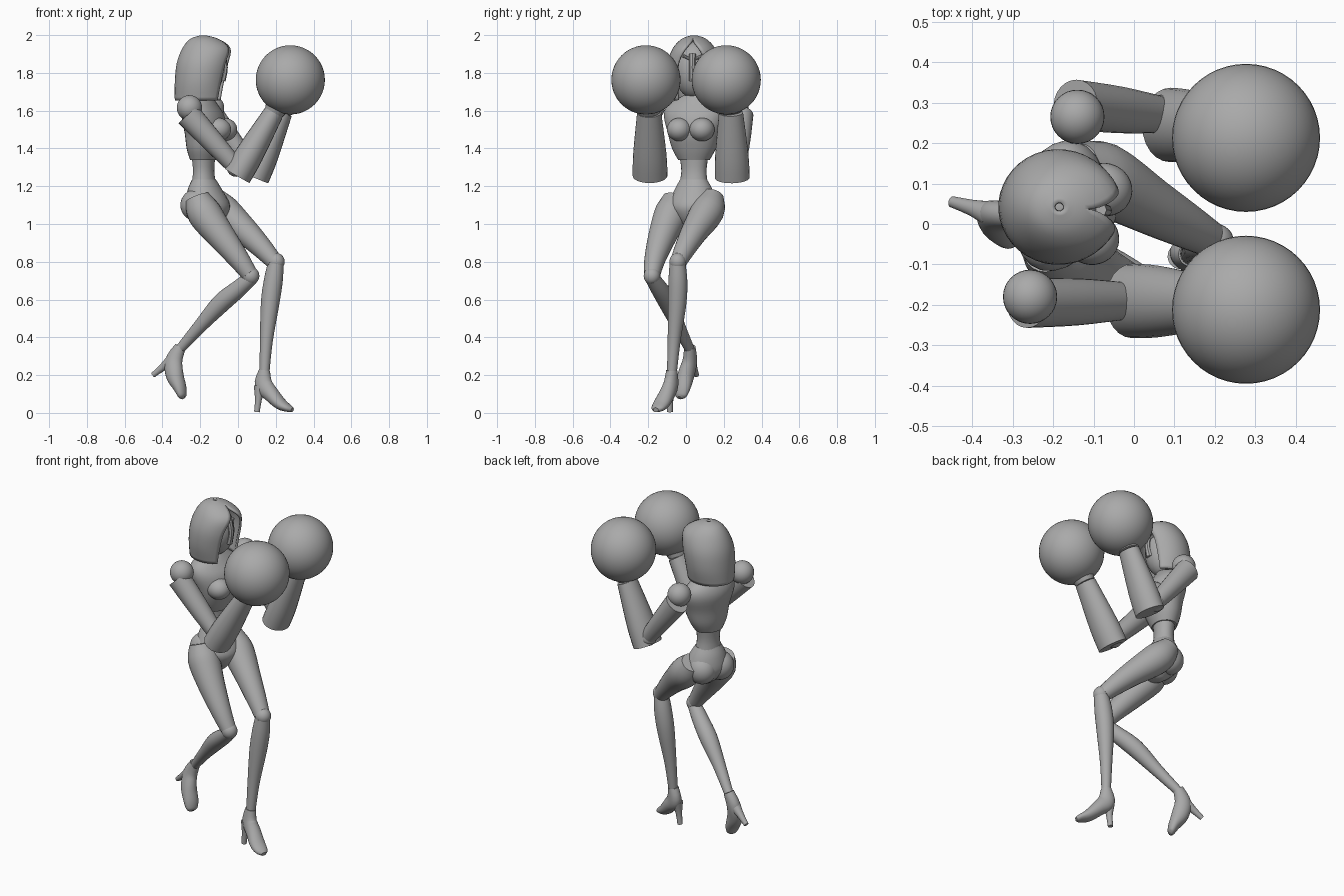
import bpy, bmesh, math
from mathutils import Vector

if "Cube" in bpy.data.objects:
    bpy.data.objects.remove(bpy.data.objects["Cube"], do_unlink=True)

grey = bpy.data.materials.new("plain grey")
grey.use_nodes = True
grey.diffuse_color = (0.4, 0.4, 0.4, 1)
grey.node_tree.nodes["Principled BSDF"].inputs["Base Color"].default_value = (0.4, 0.4, 0.4, 1)


def finish(name, bm, angle=40):
    bmesh.ops.remove_doubles(bm, verts=bm.verts, dist=0.0005)
    bmesh.ops.recalc_face_normals(bm, faces=bm.faces)
    me = bpy.data.meshes.new(name)
    bm.to_mesh(me)
    bm.free()
    ob = bpy.data.objects.new(name, me)
    bpy.context.collection.objects.link(ob)
    me.materials.append(grey)
    bpy.ops.object.select_all(action="DESELECT")
    ob.select_set(True)
    bpy.context.view_layer.objects.active = ob
    bpy.ops.object.shade_smooth_by_angle(angle=math.radians(angle))
    return ob


def smooth(rows, steps=4):
    """Catmull-Rom through rows of numbers."""
    out = []
    for i in range(len(rows) - 1):
        a, b, c, d = (rows[max(0, min(len(rows) - 1, i + k))] for k in (-1, 0, 1, 2))
        for s in range(steps):
            t = s / steps
            out.append([q + 0.5 * t * (r - p + t * (2*p - 5*q + 4*r - e + t * (3*(q - r) + e - p)))
                        for p, q, r, e in zip(a, b, c, d)])
    return out + [list(rows[-1])]


def skin(bm, rings, closed=True):
    n = len(rings[0])
    for a, b in zip(rings, rings[1:]):
        for i in range(n if closed else n - 1):
            j = (i + 1) % n
            bm.faces.new((a[i], a[j], b[j], b[i]))


def tube(name, rows, yaw=0, sides=24, level=False, steps=4):
    """Rows are x, y, z, radius across, radius front to back."""
    rows = smooth([r if len(r) == 5 else (*r, r[3]) for r in rows], steps)
    side = Vector((-math.sin(math.radians(yaw)), math.cos(math.radians(yaw)), 0))
    bm, rings = bmesh.new(), []
    for i, r in enumerate(rows):
        t = Vector(rows[min(i + 1, len(rows) - 1)][:3]) - Vector(rows[max(i - 1, 0)][:3])
        t = Vector((0, 0, 1)) if level else t.normalized()
        u = (side - t * side.dot(t)).normalized()
        v = u.cross(t)
        ring = []
        for k in range(sides):
            a = math.tau * k / sides
            ring.append(bm.verts.new(Vector(r[:3]) + u * r[3] * math.cos(a) + v * r[4] * math.sin(a)))
        rings.append(ring)
    skin(bm, rings)
    bm.faces.new(rings[0])
    bm.faces.new(rings[-1])
    return finish(name, bm)


def ball(name, centre, size, yaw=0, segments=32):
    bm = bmesh.new()
    bmesh.ops.create_uvsphere(bm, u_segments=segments, v_segments=segments // 2, radius=1)
    ob = finish(name, bm)
    ob.location, ob.scale = centre, size
    ob.rotation_euler.z = math.radians(yaw)
    return ob


# Hood: rows are z, centre x, radius forward, radius across, half opening in degrees
def make_hood():
    rows = smooth([(1.655, -.2, .135, .12, 42), (1.75, -.195, .14, .14, 36), (1.85, -.18, .145, .14, 33),
                   (1.93, -.165, .13, .112, 20), (1.98, -.178, .075, .065, 1), (1.999, -.185, .012, .012, 0)])
    bm, rings = bmesh.new(), []
    for z, cx, rf, rl, gap in rows:
        ring = []
        for k in range(33):
            a = math.radians(max(gap, 0) + (360 - 2 * max(gap, 0)) * k / 32) - math.radians(5)
            ring.append(bm.verts.new((cx + rf * math.cos(a), .042 + rl * math.sin(a), z)))
        rings.append(ring)
    skin(bm, rings, closed=False)
    ob = finish("hood", bm)
    mod = ob.modifiers.new("thickness", "SOLIDIFY")
    mod.thickness, mod.offset = 0.012, -1


make_hood()

# Head, face mask and neck
ball("head", (-.185, .042, 1.815), (.11, .105, .15), -5)
tube("mask_nose", [(-.085, .035, 1.90, .018), (-.07, .033, 1.83, .016), (-.085, .035, 1.76, .02)], steps=3, sides=8)
for s in (-1, 1):
    tube("mask_brow", [(-.082, .035, 1.868, .008), (-.092, .035 + s * .05, 1.89, .008)], sides=8, yaw=90)
tube("neck", [(-.19, .042, 1.6, .055), (-.185, .042, 1.67, .043), (-.18, .042, 1.74, .043)], level=True)

# Torso
TURN = -15
tube("ribcage", [(-.185, .042, 1.34, .085, .068), (-.18, .042, 1.40, .118, .09), (-.172, .042, 1.48, .14, .108),
                 (-.185, .045, 1.57, .165, .11), (-.195, .045, 1.63, .145, .085),
                 (-.19, .045, 1.68, .06, .05)], TURN, level=True)
for name, y in (("right_bust", -.035), ("left_bust", .085)):
    ball(name, (-.09 + (y - .025) * .27, y, 1.50), (.07, .066, .062), TURN)
tube("waist", [(-.18, .04, 1.2, .08, .065), (-.182, .042, 1.28, .068, .055), (-.183, .042, 1.37, .08, .062)],
     -20, level=True)

# Pelvis
HIPS = -28
tube("pelvis", [(-.18, .04, 1.235, .075, .06), (-.175, .04, 1.18, .105, .088), (-.16, .035, 1.1, .13, .115),
                (-.15, .03, 1.04, .09, .09), (-.14, .02, .99, .03, .04)], HIPS, level=True)
ball("right_buttock", (-.22, -.01, 1.1), (.085, .08, .085))
ball("left_buttock", (-.175, .095, 1.1), (.085, .08, .085))

# Legs
tube("right_thigh", [(-.215, -.055, 1.14, .065), (-.18, -.075, 1.06, .09), (-.1, -.12, .95, .077),
                     (0, -.163, .82, .057), (.06, -.18, .735, .044)])
tube("left_thigh", [(-.14, .14, 1.15, .06), (-.08, .115, 1.07, .088), (.04, .045, .96, .071),
                    (.13, -.005, .87, .056), (.193, -.04, .80, .044)])
tube("right_shin", [(.07, -.18, .715, .038), (0, -.14, .655, .046), (-.09, -.093, .58, .05),
                    (-.2, -.04, .46, .036), (-.305, .018, .34, .026)])
tube("left_shin", [(.2, -.045, .79, .042), (.187, -.043, .70, .05), (.17, -.047, .58, .049),
                   (.15, -.063, .38, .034), (.14, -.075, .21, .026)])
ball("right_knee", (.068, -.18, .725), (.045, .044, .047))
ball("left_knee", (.202, -.044, .80), (.045, .044, .047))

# High-heeled shoes
tube("left_shoe", [(.14, -.075, .225, .03), (.135, -.08, .15, .037, .05), (.175, -.1, .10, .042, .042),
                   (.225, -.13, .048, .045, .032), (.268, -.15, .024, .036, .02), (.288, -.16, .016, .015, .012)], -25)
tube("left_heel", [(.115, -.08, .14, .032), (.108, -.085, .07, .018), (.1, -.085, .005, .015)], -25, steps=2)
tube("right_shoe", [(-.305, .02, .35, .03), (-.34, .02, .275, .037, .047), (-.335, .0, .2, .043, .048),
                    (-.308, -.018, .135, .044, .033), (-.295, -.028, .092, .034, .021), (-.288, -.032, .08, .014, .012)], -25)
tube("right_heel", [(-.355, .025, .275, .032), (-.40, .04, .24, .02), (-.45, .055, .2, .014)], -25, steps=2)

# Arms: shoulder, upper arm, elbow, forearm
arms = {"right": ((-.257, -.18, 1.615), (-.265, -.195, 1.58), (-.01, -.19, 1.30), (-.005, -.19, 1.255), (.19, -.195, 1.59)),
        "left": ((-.14, .265, 1.615), (-.145, .295, 1.58), (.07, .27, 1.30), (.09, .245, 1.245), (.235, .238, 1.59))}
for side, (shoulder, top, elbow, low, wrist) in arms.items():
    ball(side + "_shoulder", shoulder, (.067,) * 3)
    mid = [(a + b) / 2 for a, b in zip(top, elbow)]
    tube(side + "_upper_arm", [(*top, .062, .068), (*mid, .058, .058), (*elbow, .045, .045)])
    ball(side + "_elbow", elbow, (.05,) * 3)
    third = [a + (b - a) * .35 for a, b in zip(low, wrist)]
    tube(side + "_forearm", [(*low, .092, .076), (*third, .088, .074), (*wrist, .064, .053)])
    # Boxing glove with a flared cuff
    glove = (.277, -.212 if side == "right" else .213, 1.763)
    cuff = [a + (b - a) * .45 for a, b in zip(wrist, glove)]
    tube(side + "_glove_cuff", [(*wrist, .058, .052), (*cuff, .085, .08), (*glove, .12, .12)])
    ball(side + "_glove", glove, (.183,) * 3, segments=48)
